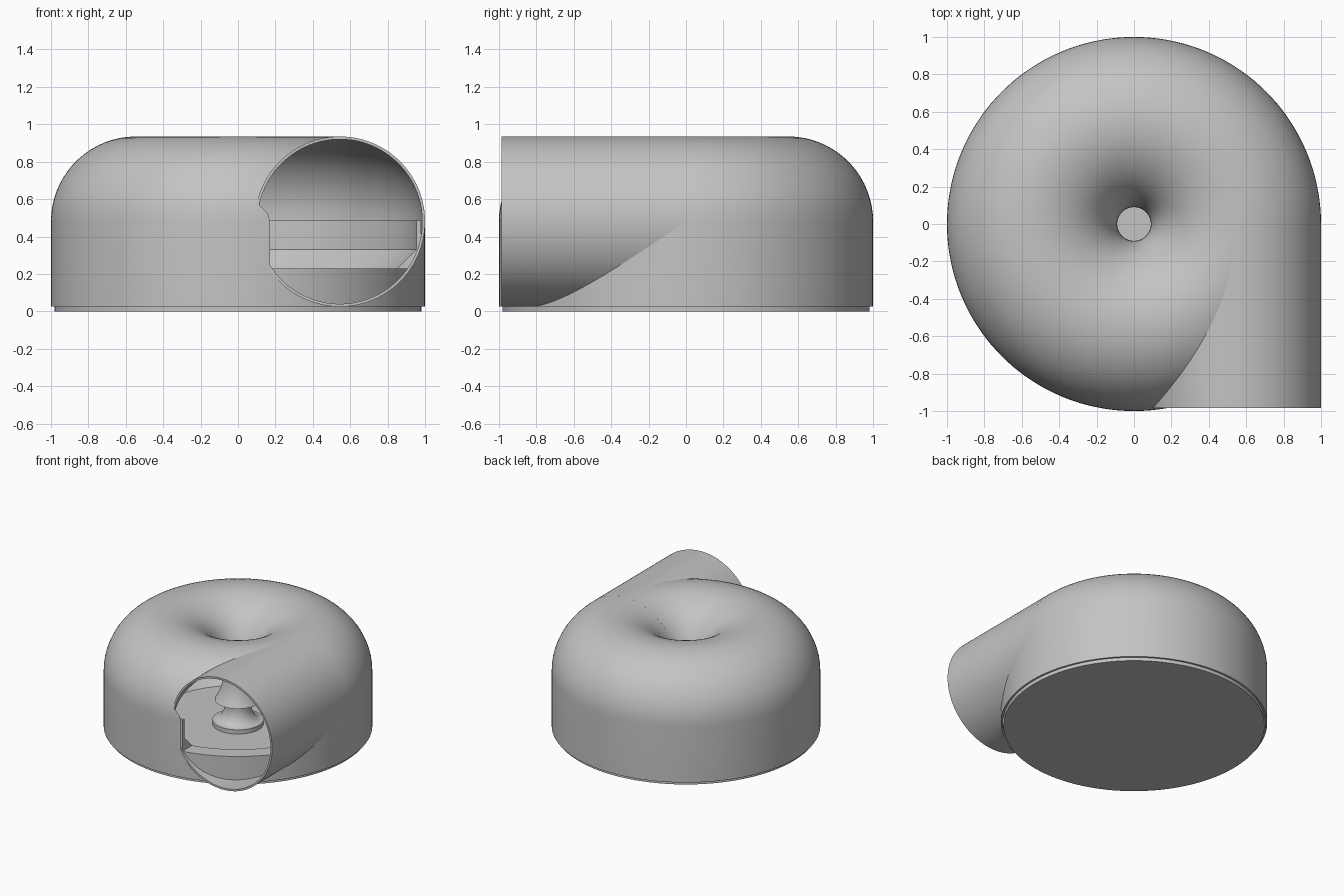
import bpy, bmesh, math
from mathutils import Matrix

old = bpy.data.objects.get("Cube")
if old:
    bpy.data.objects.remove(old, do_unlink=True)

grey = bpy.data.materials.new("light_grey")
grey.use_nodes = True
grey.diffuse_color = (0.55, 0.55, 0.55, 1)
grey.node_tree.nodes["Principled BSDF"].inputs["Base Color"].default_value = (0.55, 0.55, 0.55, 1)

RING, MID_Z, R_OUT, WALL = 0.545, 0.48, 0.455, 0.015
R_IN = R_OUT - WALL
MOUTH_Y = -0.985


def finish(name, bm):
    bmesh.ops.remove_doubles(bm, verts=bm.verts, dist=1e-5)
    bmesh.ops.recalc_face_normals(bm, faces=bm.faces)
    mesh = bpy.data.meshes.new(name)
    bm.to_mesh(mesh)
    bm.free()
    mesh.materials.append(grey)
    obj = bpy.data.objects.new(name, mesh)
    bpy.context.collection.objects.link(obj)
    return obj


def lathe(name, profile, closed=True, steps=144):
    """Spin an (r, z) profile around the z axis."""
    bm = bmesh.new()
    vs = [bm.verts.new((r, 0, z)) for r, z in profile]
    es = [bm.edges.new(p) for p in zip(vs, vs[1:])]
    if closed:
        es.append(bm.edges.new((vs[-1], vs[0])))
    bmesh.ops.spin(bm, geom=vs + es, cent=(0, 0, 0), axis=(0, 0, 1),
                   angle=math.tau, steps=steps, use_merge=True)
    return finish(name, bm)


def rod(name, radius, y0, y1):
    """Solid cylinder along y, on the outlet axis."""
    bm = bmesh.new()
    bmesh.ops.create_cone(bm, cap_ends=True, segments=128, radius1=radius,
                          radius2=radius, depth=y1 - y0,
                          matrix=Matrix.Translation((RING, (y0 + y1) / 2, MID_Z))
                          @ Matrix.Rotation(math.pi / 2, 4, 'X'))
    return finish(name, bm)


def arc(radius, end, n=40):
    """Arc of the ring cross-section from the outer wall over the top."""
    return [(RING + radius * math.cos(end * i / n),
             MID_Z + radius * math.sin(end * i / n)) for i in range(n + 1)]


def cut(obj, cutter):
    mod = obj.modifiers.new("cut", 'BOOLEAN')
    mod.operation, mod.solver, mod.object = 'DIFFERENCE', 'EXACT', cutter
    bpy.context.view_layer.objects.active = obj
    bpy.ops.object.modifier_apply(modifier=mod.name)
    bpy.data.objects.remove(cutter, do_unlink=True)


def throat_angle(radius, z):
    return math.pi + math.asin((MID_Z - z) / radius)


# Domed shell, with its throat flaring out again below the narrowest point
outer = [(RING + R_OUT, 0.025)] + arc(R_OUT, throat_angle(R_OUT, 0.245))
inner = [(RING + R_IN, 0.025)] + arc(R_IN, throat_angle(R_IN, 0.245))
shell = lathe("domed_shell", outer + inner[::-1])
cut(shell, rod("bore_cutter", R_IN, MOUTH_Y, -0.02))

# Outlet tube, trimmed where it runs into the shell
tube = rod("outlet_tube", R_OUT, MOUTH_Y, 0)
cut(tube, rod("tube_cutter", R_IN, MOUTH_Y - 0.1, 0.1))
r_mid = R_OUT - WALL / 2
core = lathe("core_cutter", [(0, -0.1), (RING + r_mid, -0.1)] + arc(r_mid, math.pi)
             + [(0, MID_Z)], closed=False)
cut(tube, core)

# Base cup with sloping inner floor and central flared hub
hub = [(0.1 + 0.09 * (1 - math.cos(t)), 0.2 - 0.12 * math.sin(t))
       for t in [math.pi / 2 * i / 12 for i in range(13)]]
cup = lathe("base_cup", [(0, 0), (0.98, 0), (0.98, 0.485), (0.955, 0.485),
                         (0.955, 0.33), (0.67, 0.045), (0.19, 0.045)]
            + hub[::-1] + [(0.1, 0.22), (0, 0.22)], closed=False)

# Window in the cup wall facing the outlet
bm = bmesh.new()
bmesh.ops.create_cube(bm, size=1, matrix=Matrix.Translation((0.67, -0.6, 0.48))
                      @ Matrix.Diagonal((1, 1.1, 0.5, 1)))
cut(cup, finish("window_cutter", bm))

bpy.ops.object.select_all(action='DESELECT')
for obj in (shell, tube, cup):
    obj.select_set(True)
bpy.context.view_layer.objects.active = shell
bpy.ops.object.shade_smooth_by_angle(angle=math.radians(30))
